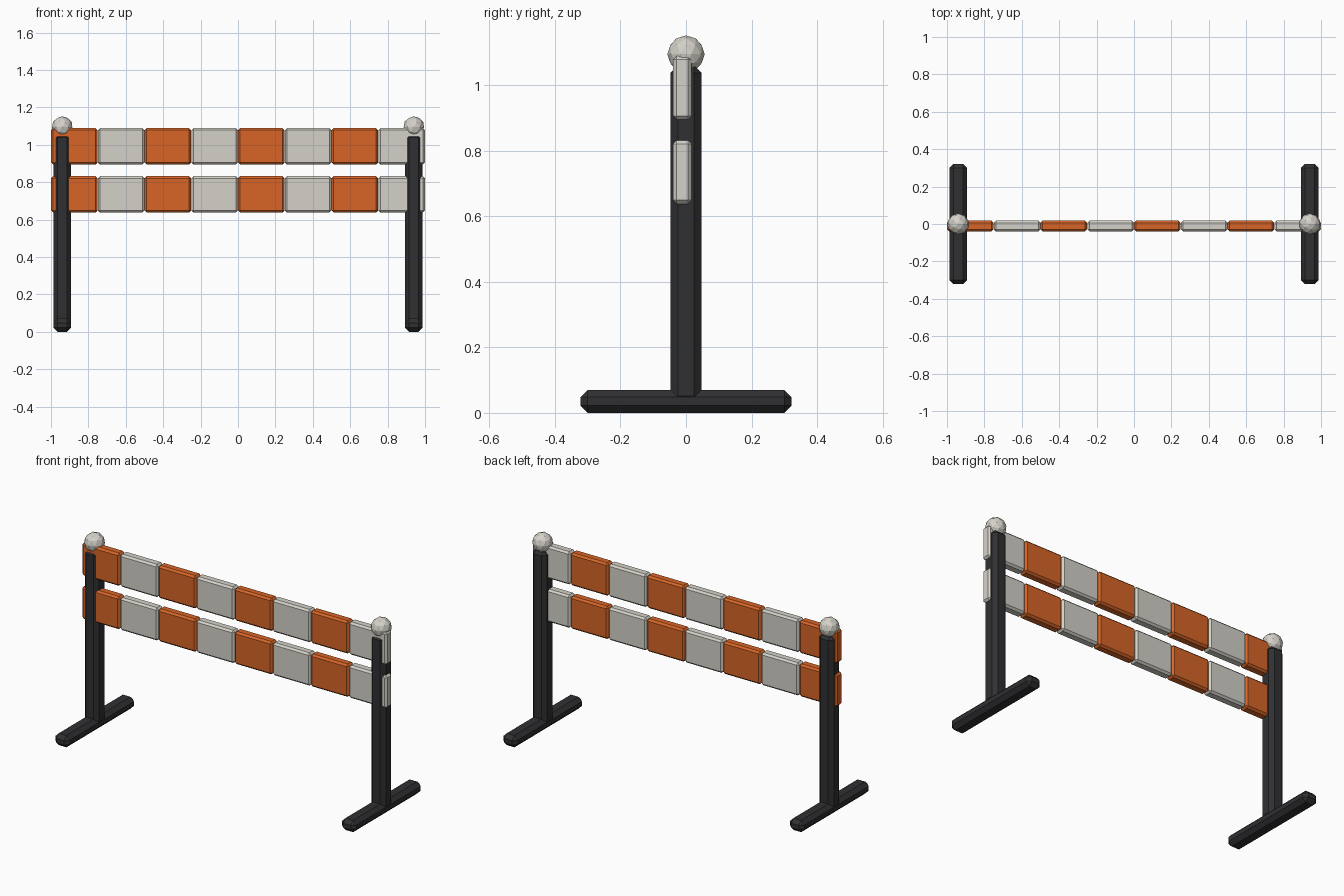
import bpy

if "Cube" in bpy.data.objects:
    bpy.data.objects.remove(bpy.data.objects["Cube"])

def material(name, rgb):
    m = bpy.data.materials.new(name)
    m.diffuse_color = (*rgb, 1)
    m.use_nodes = True
    m.node_tree.nodes["Principled BSDF"].inputs["Base Color"].default_value = m.diffuse_color
    return m

BLACK = material("black_plastic", (0.03, 0.03, 0.033))
ORANGE = material("orange_plastic", (0.68, 0.13, 0.02))
WHITE = material("white_plastic", (0.66, 0.64, 0.58))

def box(name, center, size, bevel, mat):
    bpy.ops.mesh.primitive_cube_add(size=1, location=center)
    ob = bpy.context.object
    ob.name = name
    ob.scale = size
    bpy.ops.object.transform_apply(location=False, rotation=False, scale=True)
    mod = ob.modifiers.new("chamfer", 'BEVEL')
    mod.width = bevel
    mod.segments = 1
    ob.data.materials.append(mat)
    return ob

# Uprights with feet and faceted ball caps
for side, x in (("left", -0.94), ("right", 0.94)):
    box(f"{side}_foot", (x, 0, 0.035), (0.094, 0.644, 0.07), 0.022, BLACK)
    box(f"{side}_post", (x, 0, 0.545), (0.094, 0.094, 1.03), 0.022, BLACK)
    bpy.ops.mesh.primitive_ico_sphere_add(subdivisions=2, radius=0.057,
                                          location=(x, 0, 1.095))
    ball = bpy.context.object
    ball.name = f"{side}_ball_cap"
    ball.data.materials.append(WHITE)

# Two rails of alternating striped blocks
for rail, z in (("lower", 0.735), ("upper", 0.992)):
    for i in range(8):
        box(f"{rail}_rail_block_{i + 1}", (-0.875 + 0.25 * i, -0.011, z),
            (0.249, 0.057, 0.194), 0.011, WHITE if i % 2 else ORANGE)
